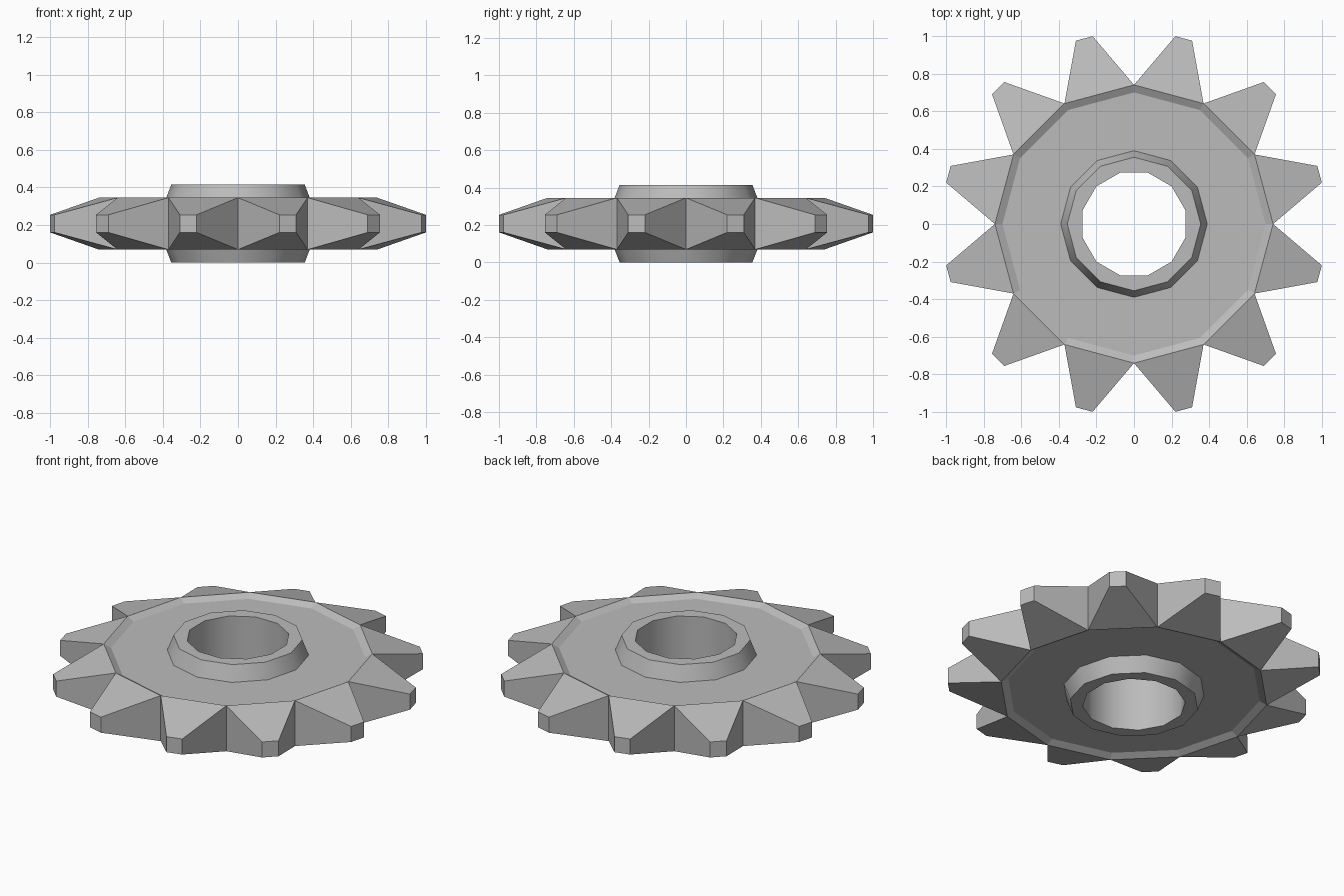
import bpy
import bmesh
from math import pi, sin, cos
from mathutils import Matrix, Vector

TEETH = 12
STEP = 2 * pi / TEETH
MID = 0.2075      # mid height of the symmetric wheel
ROOT_R = 0.74
ROOT_H = 0.138    # half height of the rim
RECESS_H = 0.116  # half height of the recessed plate

if "Cube" in bpy.data.objects:
    bpy.data.objects.remove(bpy.data.objects["Cube"])

steel = bpy.data.materials.new("grey steel")
steel.use_nodes = True
steel.diffuse_color = (0.5, 0.5, 0.5, 1)
steel.node_tree.nodes["Principled BSDF"].inputs["Base Color"].default_value = steel.diffuse_color


def finish(name, bm):
    bmesh.ops.remove_doubles(bm, verts=bm.verts, dist=0.0001)
    bmesh.ops.recalc_face_normals(bm, faces=bm.faces)
    mesh = bpy.data.meshes.new(name)
    bm.to_mesh(mesh)
    bm.free()
    mesh.materials.append(steel)
    obj = bpy.data.objects.new(name, mesh)
    bpy.context.collection.objects.link(obj)
    return obj


def ring(bm, radius, half, turn=0.0):
    return [bm.verts.new((radius * cos((i + turn) * STEP),
                          radius * sin((i + turn) * STEP), MID + half))
            for i in range(TEETH)]


def bridge(bm, a, b, twisted=False):
    for i in range(TEETH):
        j = (i + 1) % TEETH
        if twisted:
            bm.faces.new((a[i], a[j], b[i]))
            bm.faces.new((a[j], b[j], b[i]))
        else:
            bm.faces.new((a[i], a[j], b[j], b[i]))


# Hub: tapered collars on both sides, bore turned by half a step
bm = bmesh.new()
bores = []
for side in (1, -1):
    base = ring(bm, 0.39, side * RECESS_H)
    lip = ring(bm, 0.355, side * MID)
    bore = ring(bm, 0.283, side * MID, 0.5)
    bridge(bm, base, lip)
    bridge(bm, lip, bore, twisted=True)
    bores.append(bore)
bridge(bm, *bores)
hub = finish("hub", bm)

# Plate: recessed web with a sloped lip on both sides
bm = bmesh.new()
for side in (1, -1):
    edge = ring(bm, ROOT_R, side * ROOT_H)
    foot = ring(bm, 0.70, side * RECESS_H)
    inner = ring(bm, 0.39, side * RECESS_H)
    bridge(bm, edge, foot)
    bridge(bm, foot, inner)
plate = finish("web_plate", bm)
# The two sides are separate sheets, so point each one outward
for poly in plate.data.polygons:
    if poly.normal.z * (poly.center.z - MID) < 0:
        poly.flip()

# Teeth: tapered blocks with small square tips, meeting at the rim corners
bm = bmesh.new()
half_width = ROOT_R * sin(STEP / 2)
root_x = ROOT_R * cos(STEP / 2)
corners = ((-1, -1), (1, -1), (1, 1), (-1, 1))
for i in range(TEETH):
    spin = Matrix.Rotation((i + 0.5) * STEP, 3, "Z")
    root = [bm.verts.new(spin @ Vector((root_x, u * half_width, MID + v * ROOT_H)))
            for u, v in corners]
    tip = [bm.verts.new(spin @ Vector((1.022, u * 0.046, MID + v * 0.047)))
           for u, v in corners]
    for k in range(4):
        n = (k + 1) % 4
        bm.faces.new((root[k], root[n], tip[n], tip[k]))
    bm.faces.new(tip)
teeth = finish("teeth", bm)

# Round the hub and bore softly; plate and teeth stay faceted
bpy.ops.object.select_all(action="DESELECT")
hub.select_set(True)
bpy.context.view_layer.objects.active = hub
bpy.ops.object.shade_smooth_by_angle(angle=pi / 5)
